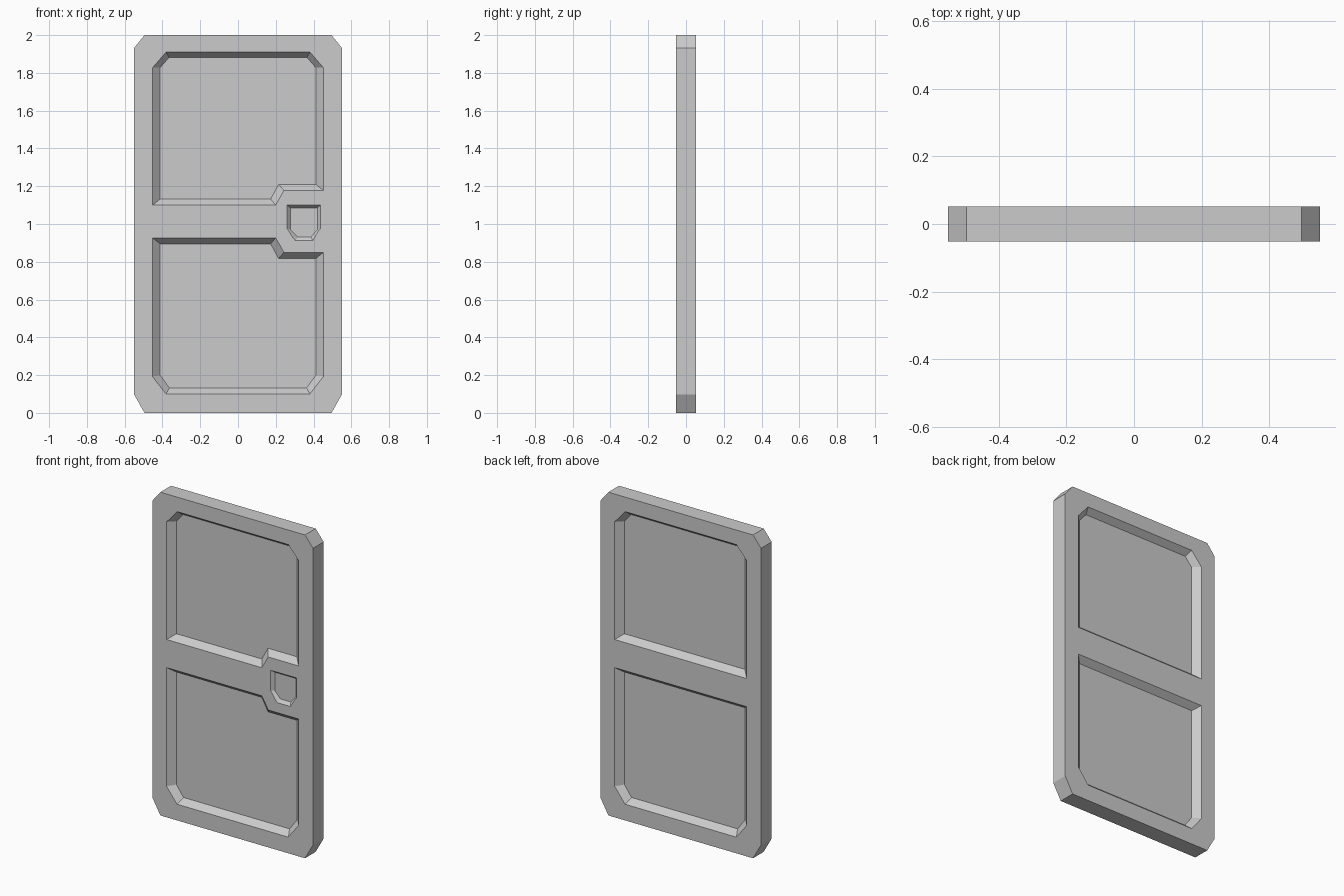
import bpy
import bmesh

if "Cube" in bpy.data.objects:
    bpy.data.objects.remove(bpy.data.objects["Cube"])

HALF_T = 0.052      # half thickness of the door
PANEL_DEPTH = 0.038
HANDLE_DEPTH = 0.017


def loft(name, rings):
    """Closed solid through matching (x, z) rings given as (y, points)."""
    bm = bmesh.new()
    loops = [[bm.verts.new((x, y, z)) for x, z in pts] for y, pts in rings]
    bm.faces.new(loops[0])
    bm.faces.new(loops[-1])
    n = len(loops[0])
    for a, b in zip(loops, loops[1:]):
        for i in range(n):
            j = (i + 1) % n
            bm.faces.new((a[i], a[j], b[j], b[i]))
    bmesh.ops.recalc_face_normals(bm, faces=bm.faces)
    mesh = bpy.data.meshes.new(name)
    bm.to_mesh(mesh)
    bm.free()
    obj = bpy.data.objects.new(name, mesh)
    bpy.context.collection.objects.link(obj)
    return obj


def carve(body, outer, inner, depth, side):
    """Cut a sloped recess; side -1 is the front, +1 the back."""
    k = 0.5  # the slope continues past the surface for a clean cut
    wide = [(o[0] + k * (o[0] - i[0]), o[1] + k * (o[1] - i[1]))
            for o, i in zip(outer, inner)]
    cutter = loft("recess_cutter", [(side * (HALF_T + k * depth), wide),
                                    (side * (HALF_T - depth), inner)])
    cutter.hide_render = True
    mod = body.modifiers.new("recess", 'BOOLEAN')
    mod.operation = 'DIFFERENCE'
    mod.solver = 'EXACT'
    mod.object = cutter
    bpy.context.view_layer.objects.active = body
    bpy.ops.object.modifier_apply(modifier=mod.name)
    bpy.data.objects.remove(cutter)


def panel(w, cut_x, end, cut_z, mid, step=None):
    """Panel outline with two cut corners, optionally stepped at the handle."""
    pts = [(-w, mid), (-w, cut_z), (-cut_x, end), (cut_x, end), (w, cut_z)]
    if step:
        x_high, x_low, z = step
        return pts + [(w, z), (x_high, z), (x_low, mid)]
    return pts + [(w, mid)]


# door slab with cut corners
half = [(0.495, 0), (0.55, 0.097), (0.55, 1.932), (0.495, 2)]
outline = half + [(-x, z) for x, z in reversed(half)]
door = loft("door", [(-HALF_T, outline), (HALF_T, outline)])

# upper and lower panels: outer rim, inner floor, and their handle steps
panels = [
    ((0.452, 0.381, 1.91, 1.828, 1.10), (0.243, 0.199, 1.178),
     (0.412, 0.365, 1.882, 1.828, 1.132), (0.215, 0.173, 1.21)),
    ((0.452, 0.381, 0.10, 0.192, 0.926), (0.243, 0.199, 0.85),
     (0.412, 0.363, 0.132, 0.199, 0.895), (0.215, 0.173, 0.817)),
]
for rim, rim_step, floor, floor_step in panels:
    carve(door, panel(*rim, rim_step), panel(*floor, floor_step), PANEL_DEPTH, -1)
    carve(door, panel(*rim), panel(*floor), PANEL_DEPTH, 1)

# small handle recess on the front
handle_outer = [(0.260, 1.10), (0.437, 1.10), (0.437, 0.976),
                (0.396, 0.912), (0.305, 0.912), (0.260, 0.976)]
handle_inner = [(0.277, 1.086), (0.421, 1.086), (0.421, 0.971),
                (0.386, 0.931), (0.316, 0.931), (0.277, 0.971)]
carve(door, handle_outer, handle_inner, HANDLE_DEPTH, -1)
